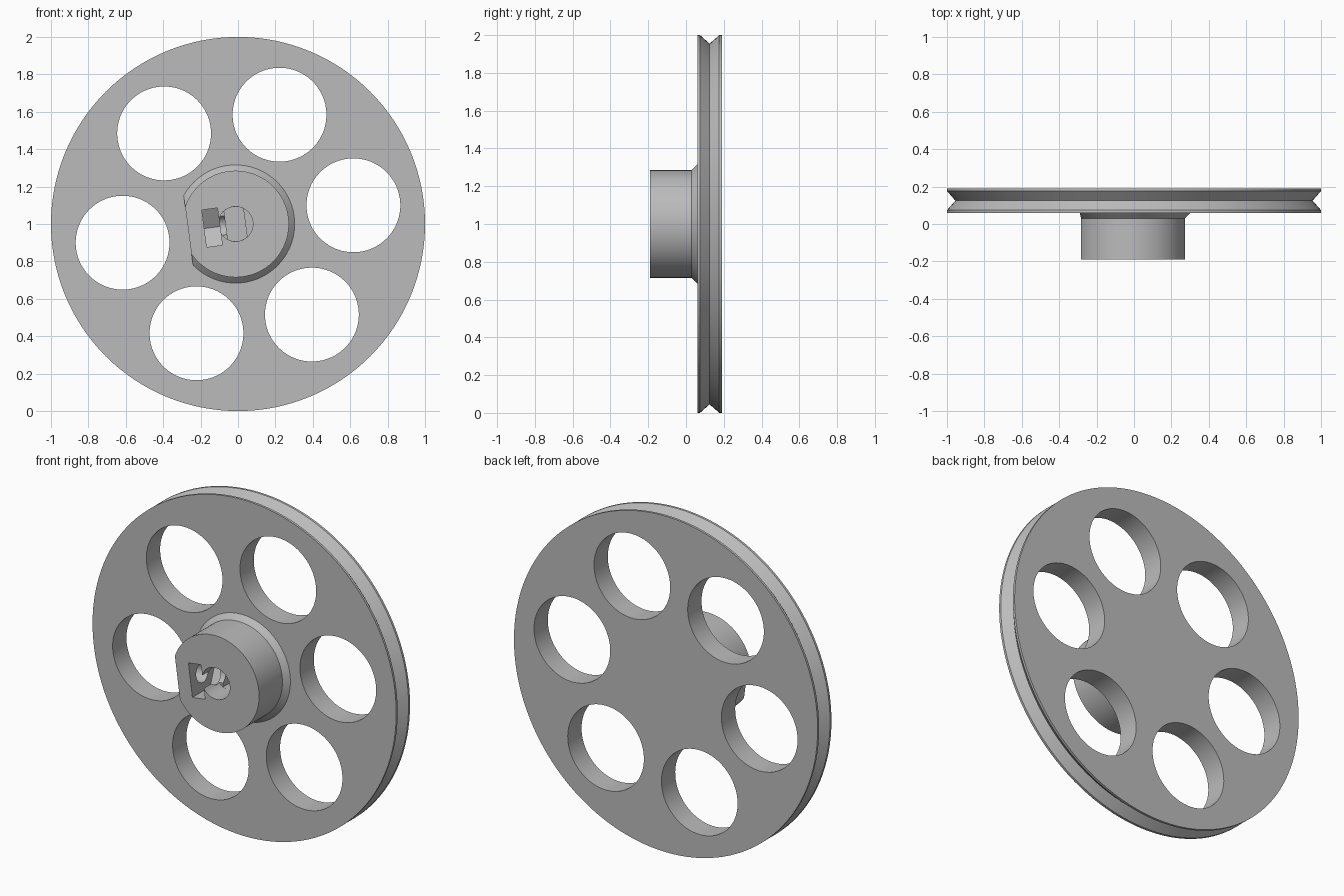
import bpy, bmesh
from math import cos, sin, radians, pi, sqrt
from mathutils import Vector

default = bpy.data.objects.get("Cube")
if default:
    bpy.data.objects.remove(default, do_unlink=True)

grey = bpy.data.materials.new("plain grey")
grey.use_nodes = True
grey.diffuse_color = (0.5, 0.5, 0.5, 1)
grey.node_tree.nodes["Principled BSDF"].inputs["Base Color"].default_value = (0.5, 0.5, 0.5, 1)

WHEEL = Vector((0, 0, 1))
HUB = Vector((-0.013, 0, 1))
Y = Vector((0, 1, 0))
TILT = radians(7.6)
# radial direction of the hub flat and the direction along the flat
OUT = Vector((-cos(TILT), 0, -sin(TILT)))
UP = Vector((-sin(TILT), 0, cos(TILT)))


def loft(name, rings):
    """Solid skinned through equal rings of points, capped at both ends."""
    bm = bmesh.new()
    loops = [[bm.verts.new(p) for p in ring] for ring in rings]
    n = len(loops[0])
    for a, b in zip(loops, loops[1:]):
        for i in range(n):
            j = (i + 1) % n
            bm.faces.new((a[i], a[j], b[j], b[i]))
    bm.faces.new(loops[0])
    bm.faces.new(loops[-1])
    bmesh.ops.recalc_face_normals(bm, faces=bm.faces)
    mesh = bpy.data.meshes.new(name)
    bm.to_mesh(mesh)
    bm.free()
    mesh.materials.append(grey)
    obj = bpy.data.objects.new(name, mesh)
    bpy.context.collection.objects.link(obj)
    return obj


def turned(name, centre, profile, sides, axis=Y, u=OUT, v=UP, flat=None):
    """Round solid from (radius, distance along axis) pairs, optionally flattened at +-u."""
    def clip(x):
        return x if flat is None else max(-flat, min(flat, x))
    angles = [2 * pi * i / sides for i in range(sides)]
    return loft(name, [[centre + axis * d + u * clip(r * cos(a)) + v * (r * sin(a))
                        for a in angles] for r, d in profile])


def prism(name, points, u, v, start, end):
    return loft(name, [[s + u * a + v * b for a, b in points] for s in (start, end)])


def cut(target, cutters):
    bpy.context.view_layer.objects.active = target
    for c in cutters:
        c.hide_render = True
        mod = target.modifiers.new("cut", "BOOLEAN")
        mod.operation, mod.solver, mod.object = "DIFFERENCE", "EXACT", c
        bpy.ops.object.modifier_apply(modifier=mod.name)
        bpy.data.objects.remove(c, do_unlink=True)


def smooth(obj):
    bpy.ops.object.select_all(action="DESELECT")
    obj.select_set(True)
    bpy.context.view_layer.objects.active = obj
    bpy.ops.object.shade_smooth_by_angle(angle=radians(25))


# Grooved wheel with six round openings
wheel = turned("pulley_wheel", WHEEL,
               [(1, 0.06), (1, 0.074), (0.955, 0.125), (1, 0.176), (1, 0.19)],
               128, u=Vector((1, 0, 0)), v=Vector((0, 0, 1)))
openings = []
for i in range(6):
    a = radians(9.2 + 60 * i)
    centre = WHEEL + Vector((cos(a), 0, sin(a))) * 0.625
    openings.append(turned("opening_cutter", centre, [(0.251, 0), (0.251, 0.3)], 64))
cut(wheel, openings)
smooth(wheel)

# Hub with flared foot
hub = turned("hub", HUB, [(0.285, -0.19), (0.285, 0.03), (0.316, 0.06), (0.316, 0.07)], 96)

# Flat side, stepped shaft bore, nut pocket and set screw hole
side = prism("flat_cutter", [(0.255, -0.5), (0.6, -0.5), (0.6, 0.5), (0.255, 0.5)],
             OUT, UP, HUB - Y * 0.4, HUB + Y * 0.4)
round_bore = turned("bore_cutter", HUB, [(0.093, -0.3), (0.093, -0.06)], 48)
keyed_bore = turned("keyed_bore_cutter", HUB, [(0.0925, -0.1), (0.0925, 0.05)], 48, flat=0.052)
nut_y, half = -0.08, 0.1
rise = half / sqrt(3)
pocket = prism("nut_pocket_cutter",
               [(-0.3, -half), (-0.3, half), (nut_y + rise, half),
                (nut_y + 2 * rise, 0), (nut_y + rise, -half)],
               Y, UP, HUB - UP * 0.002 + OUT * 0.085, HUB - UP * 0.002 + OUT * 0.169)
screw = turned("screw_hole_cutter", HUB + Y * nut_y, [(0.055, 0), (0.055, 0.4)], 32,
               axis=OUT, u=Y, v=UP)
cut(hub, [side, round_bore, keyed_bore, pocket, screw])
smooth(hub)
